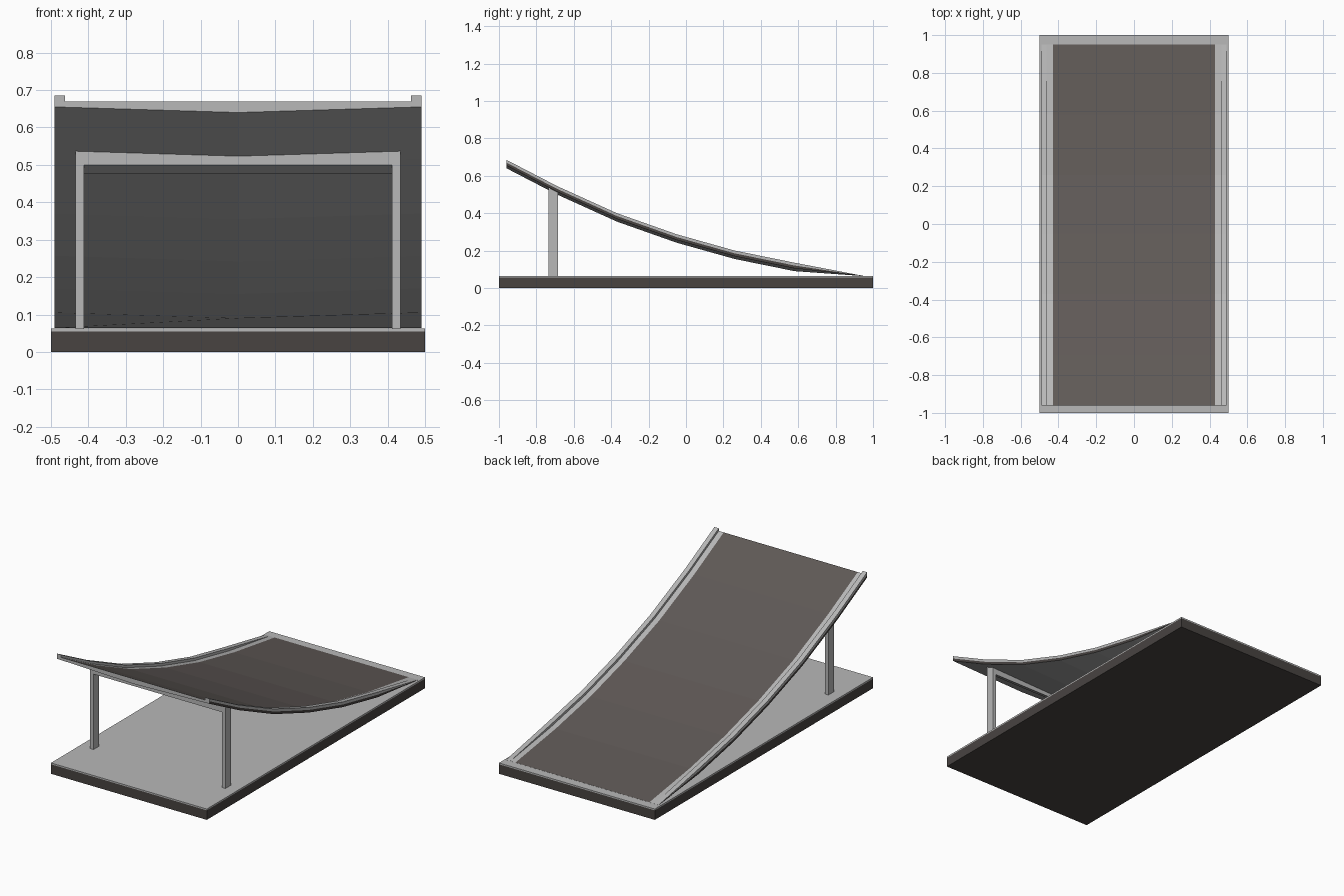
import bpy, bmesh

if "Cube" in bpy.data.objects:
    bpy.data.objects.remove(bpy.data.objects["Cube"])


def material(name, rgb):
    m = bpy.data.materials.new(name)
    m.diffuse_color = (*rgb, 1)
    m.use_nodes = True
    m.node_tree.nodes["Principled BSDF"].inputs["Base Color"].default_value = m.diffuse_color
    return m


LIGHT = material("light grey", (0.48, 0.48, 0.48))
PANEL = material("dark warm grey", (0.115, 0.1, 0.094))
DARK = material("darker warm grey", (0.065, 0.057, 0.053))


def finish(bm, name, mats):
    bmesh.ops.recalc_face_normals(bm, faces=bm.faces)
    me = bpy.data.meshes.new(name)
    bm.to_mesh(me)
    bm.free()
    for m in mats:
        me.materials.append(m)
    ob = bpy.data.objects.new(name, me)
    bpy.context.collection.objects.link(ob)
    return ob


def prism(name, profile, x0, x1, mat):
    """Extrude a (y, z) profile along x."""
    bm = bmesh.new()
    a, b = [[bm.verts.new((x, y, z)) for y, z in profile] for x in (x0, x1)]
    bm.faces.new(a)
    bm.faces.new(b)
    n = len(a)
    for i in range(n):
        j = (i + 1) % n
        bm.faces.new((a[i], a[j], b[j], b[i]))
    return finish(bm, name, [mat])


def rect(y0, y1, z0, z1):
    return [(y0, z0), (y1, z0), (y1, z1), (y0, z1)]


# base slab with a thin light top plate
prism("base_slab", rect(-1, 1, 0, 0.055), -0.5, 0.5, DARK)
prism("base_top_plate", rect(-1, 1, 0.055, 0.063), -0.5, 0.5, LIGHT)

# curved ramp: (y, rail top z, thickness scale)
path = [(-0.96, 0.685, 1), (-0.69, 0.545, 1), (-0.37, 0.40, 1), (-0.05, 0.287, 1),
        (0.26, 0.20, 1), (0.58, 0.135, 1), (0.95, 0.0645, 0.02)]
# cross-section from left underside edge to centre; mirrored for the right
half = [(-0.49, -0.03), (-0.49, -0.015), (-0.49, 0), (-0.462, 0),
        (-0.462, -0.015), (-0.43, -0.015)]
section = half + [(-x, z) for x, z in reversed(half)] + [(0, -0.045)]
bm = bmesh.new()
rings = [[bm.verts.new((x, y, z + dz * s)) for x, dz in section] for y, z, s in path]
n = len(section)
for r, q in zip(rings, rings[1:]):
    for i in range(n):
        j = (i + 1) % n
        f = bm.faces.new((r[i], r[j], q[j], q[i]))
        # riding surface panel, dark lower side strips
        f.material_index = 1 if i == 5 else 2 if i in (0, 10) else 0
for ring in (rings[0], rings[-1]):
    bm.faces.new(ring)
finish(bm, "curved_ramp", [LIGHT, PANEL, DARK])

# support posts with slanted tops, and a slanted crossbar
post = [(-0.735, 0.063), (-0.685, 0.063), (-0.685, 0.514), (-0.735, 0.54)]
for side, x0, x1 in (("left", -0.434, -0.412), ("right", 0.412, 0.434)):
    prism("support_post_" + side, post, x0, x1, LIGHT)
bar = [(-0.735, 0.50), (-0.685, 0.475), (-0.685, 0.513), (-0.735, 0.539)]
prism("support_crossbar", bar, -0.412, 0.412, LIGHT)
